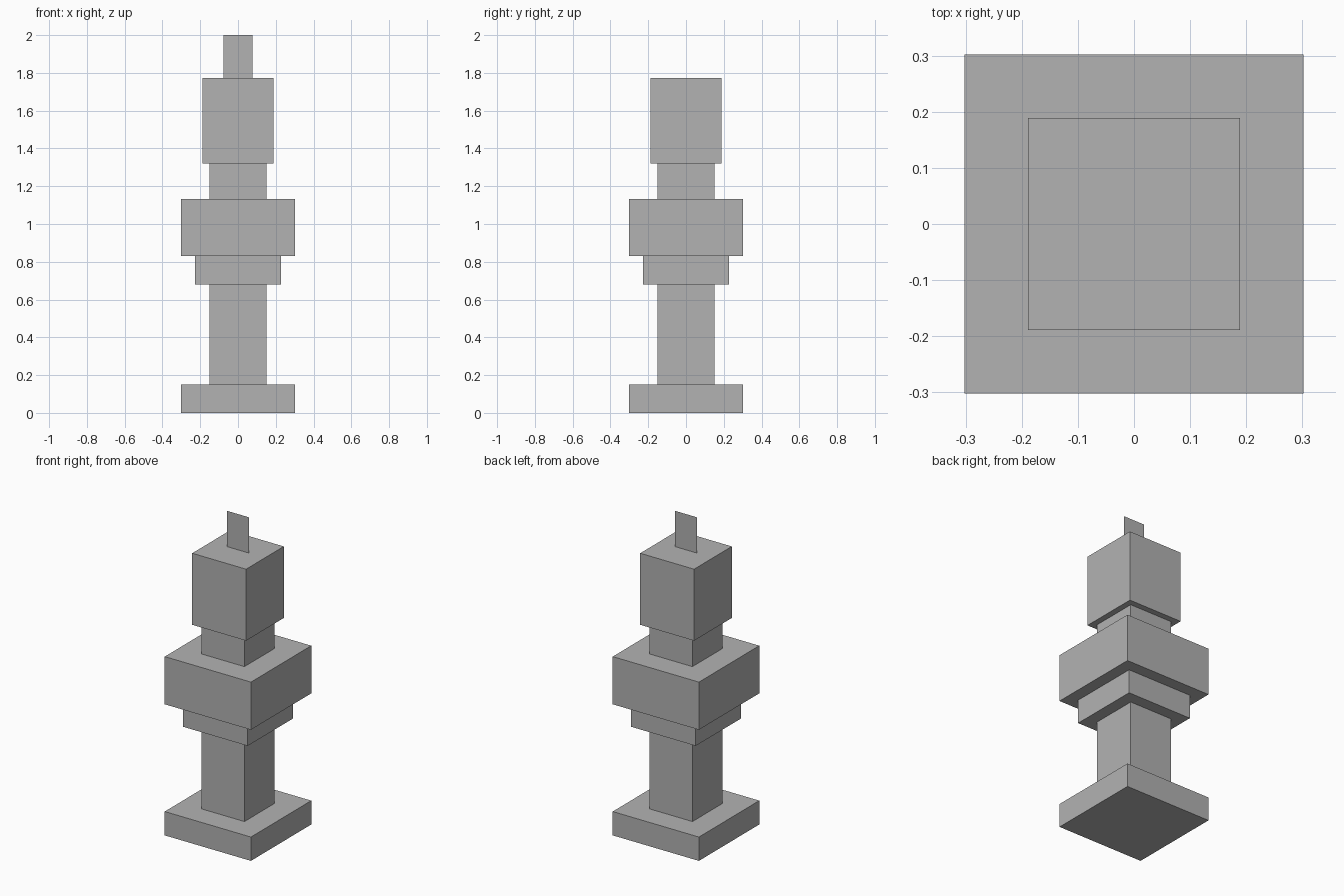
import bpy

if "Cube" in bpy.data.objects:
    bpy.data.objects.remove(bpy.data.objects["Cube"])

U = 2 / 26.5  # the model is built on a regular unit grid

grey = bpy.data.materials.new("plain grey")
grey.diffuse_color = (0.448, 0.448, 0.448, 1)
grey.use_nodes = True
grey.node_tree.nodes["Principled BSDF"].inputs["Base Color"].default_value = grey.diffuse_color


def finish(obj, name):
    obj.name = name
    obj.data.materials.append(grey)


def block(name, half_width, z0, z1):
    """Square block, centred on the axis, between two heights (grid units)."""
    bpy.ops.mesh.primitive_cube_add(size=1, location=(0, 0, (z0 + z1) / 2 * U))
    obj = bpy.context.object
    obj.scale = (2 * half_width * U, 2 * half_width * U, (z1 - z0) * U)
    bpy.ops.object.transform_apply(location=False, rotation=False, scale=True)
    finish(obj, name)


# Stacked square blocks: name, half width, height
z = 0
for name, half_width, height in (
    ("base", 4, 2),
    ("column", 2, 7),
    ("collar", 3, 2),
    ("wide_block", 4, 4),
    ("neck", 2, 2.5),
    ("head", 2.5, 6),
):
    block(name, half_width, z, z + height)
    z += height

# Thin upright plate on top, a single face in the x-z plane
plate = bpy.data.meshes.new("top_plate")
plate.from_pydata(
    [(-U, 0, z * U), (U, 0, z * U), (U, 0, 2), (-U, 0, 2)], [], [(0, 1, 2, 3)]
)
top_plate = bpy.data.objects.new("top_plate", plate)
bpy.context.collection.objects.link(top_plate)
finish(top_plate, "top_plate")
